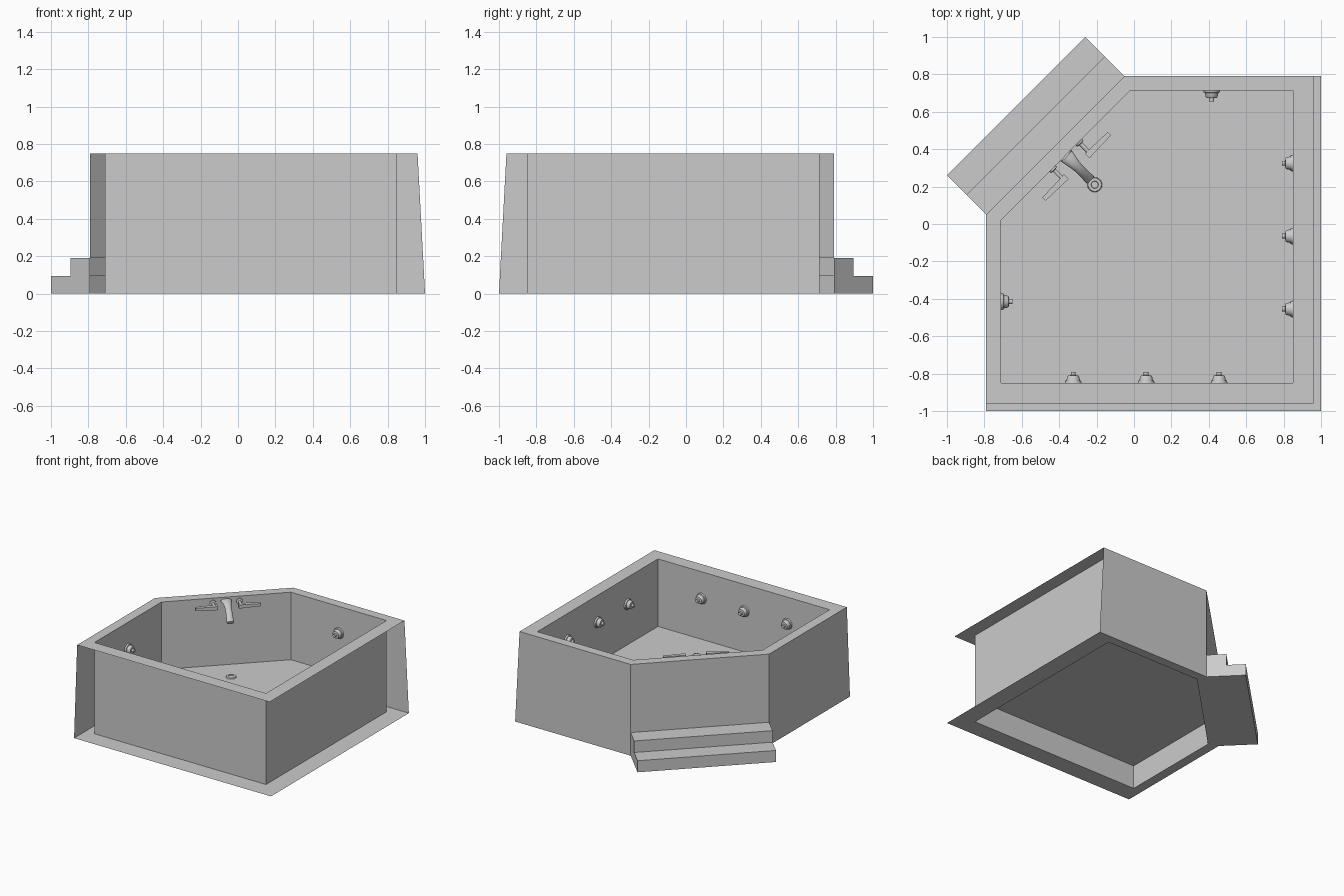
import bpy, bmesh, math
from mathutils import Vector, Matrix

cube = bpy.data.objects.get("Cube")
if cube:
    bpy.data.objects.remove(cube)

grey = bpy.data.materials.new("plain_grey")
grey.use_nodes = True
COLOUR = (0.6, 0.6, 0.6, 1)
grey.diffuse_color = COLOUR
grey.node_tree.nodes["Principled BSDF"].inputs["Base Color"].default_value = COLOUR

HEIGHT, FLOOR, STEP = 0.75, 0.195, 0.095


def finish(bm, name, smooth=False, matrix=None):
    bmesh.ops.remove_doubles(bm, verts=bm.verts, dist=0.0001)
    mesh = bpy.data.meshes.new(name)
    bm.to_mesh(mesh)
    bm.free()
    mesh.materials.append(grey)
    obj = bpy.data.objects.new(name, mesh)
    bpy.context.collection.objects.link(obj)
    if matrix:
        obj.matrix_world = matrix
    if smooth:
        bpy.ops.object.select_all(action='DESELECT')
        obj.select_set(True)
        bpy.context.view_layer.objects.active = obj
        bpy.ops.object.shade_smooth_by_angle(angle=math.radians(35))
    return obj


def face(bm, *points):
    bm.faces.new([bm.verts.new(p) for p in points])


def at(points, z):
    return [Vector((x, y, z)) for x, y in points]


def ring(bm, lower, upper):
    n = len(lower)
    for i in range(n):
        j = (i + 1) % n
        face(bm, lower[i], lower[j], upper[j], upper[i])


# Plan outlines, counter-clockwise from the front right-hand corner
inner = [(-.71, -.85), (.85, -.85), (.85, .715), (-.02, .715), (-.71, .02)]
rim_out = [(-.79, -.96), (.96, -.96), (.96, .79), (-.05, .79), (-.79, .05)]
foot_out = [(-.79, -1), (1, -1), (1, .79), (-.05, .79), (-.79, .05)]

# Basin: pentagonal walls with a raised floor
bm = bmesh.new()
ring(bm, at(inner, 0), at(inner, FLOOR))
ring(bm, at(inner, FLOOR), at(inner, HEIGHT))
face(bm, *at(inner, FLOOR))
finish(bm, "basin")

# Top rim and bottom flange
bm = bmesh.new()
ring(bm, at(rim_out, HEIGHT), at(inner, HEIGHT))
finish(bm, "top_rim")
bm = bmesh.new()
ring(bm, at(inner, 0), at(foot_out, 0))
finish(bm, "bottom_flange")

# Outer panels on the back, the diagonal and the right; the others stay open
low, top = at(foot_out, 0), at(rim_out, HEIGHT)
riser = at(foot_out, 2 * STEP)
bm = bmesh.new()
face(bm, low[2], low[3], top[3], top[2])
face(bm, riser[3], riser[4], top[4], top[3])
face(bm, low[4], low[0], top[0], top[4])
finish(bm, "outer_panels")

# Hollow steps on the diagonal side
out = Vector((-1, 1, 0)).normalized()
profile = [(0, 2), (.15, 2), (.15, 1), (.297, 1), (.297, 0), (0, 0)]
ends = [[low[k] + out * d + Vector((0, 0, s * STEP)) for d, s in profile] for k in (3, 4)]
bm = bmesh.new()
for i in range(len(profile) - 1):
    face(bm, ends[0][i], ends[0][i + 1], ends[1][i + 1], ends[1][i])
face(bm, *reversed(ends[0]))
face(bm, *ends[1])
finish(bm, "steps")


def lathe(name, outline, matrix, sides=20):
    bm = bmesh.new()
    rows = [[Vector((r * math.cos(2 * math.pi * k / sides),
                     r * math.sin(2 * math.pi * k / sides), h)) for k in range(sides)]
            for r, h in outline]
    for a, b in zip(rows, rows[1:]):
        ring(bm, a, b)
    face(bm, *rows[-1])
    return finish(bm, name, True, matrix)


# Water jets on the four straight walls
jet = [(.045, 0), (.042, .012), (.036, .014), (.032, .034), (.028, .04), (.013, .042), (.013, .06)]
walls = [("front", (0, 1, 0), [(x, -.85) for x in (-.325, .065, .455)]),
         ("left", (-1, 0, 0), [(.85, y) for y in (-.455, -.065, .325)]),
         ("back", (0, -1, 0), [(.415, .715)]),
         ("right", (1, 0, 0), [(-.71, -.415)])]
for side, normal, spots in walls:
    turn = Vector(normal).to_track_quat('Z', 'Y').to_matrix().to_4x4()
    for i, (x, y) in enumerate(spots):
        lathe(f"{side}_jet_{i + 1}", jet, Matrix.Translation((x, y, .53)) @ turn)

# Tap frame: X along the diagonal wall, Y into the basin
tap = Matrix.Translation((-.365, .367, 0)) @ Matrix.Rotation(math.radians(45), 4, 'Z') \
    @ Matrix.Scale(-1, 4, (0, 1, 0))

# Curved spout swept from tapering rectangles
path = [(0, .72, .042, .022), (.04, .722, .034, .02), (.09, .705, .026, .018),
        (.14, .672, .025, .016), (.185, .625, .028, .014)]
bm = bmesh.new()
rows = []
for d, z, w, h in path:
    rows.append([tap @ Vector((w * math.cos(a), d + .4 * h * math.sin(a), z + h * math.sin(a)))
                 for a in [math.pi * k / 6 for k in range(12)]])
for a, b in zip(rows, rows[1:]):
    ring(bm, a, b)
face(bm, *rows[-1])
finish(bm, "spout", True)

# Lever handles with round stems
stem = [(.024, 0), (.024, .01), (.011, .014), (.011, .085)]
inward = Vector((1, -1, 0)).to_track_quat('Z', 'Y').to_matrix().to_4x4()
for name, s in (("right", -1), ("left", 1)):
    lathe(name + "_tap_stem", stem, Matrix.Translation(tap @ Vector((s * .1, 0, .71))) @ inward, 12)
    bm = bmesh.new()
    bmesh.ops.create_cube(bm, size=1)
    for v in bm.verts:
        thin = .7 if v.co.x * s > 0 else 1
        v.co = tap @ Vector((s * .163 + v.co.x * .17, .083 + v.co.y * .035 * thin,
                             .71 + v.co.z * .03 * thin))
    bmesh.ops.recalc_face_normals(bm, faces=bm.faces)
    finish(bm, name + "_tap_lever")

# Floor drain below the spout
lathe("drain", [(.04, 0), (.036, .008), (.02, .008), (.018, .004)],
      Matrix.Translation((-.21, .21, FLOOR)), 16)
